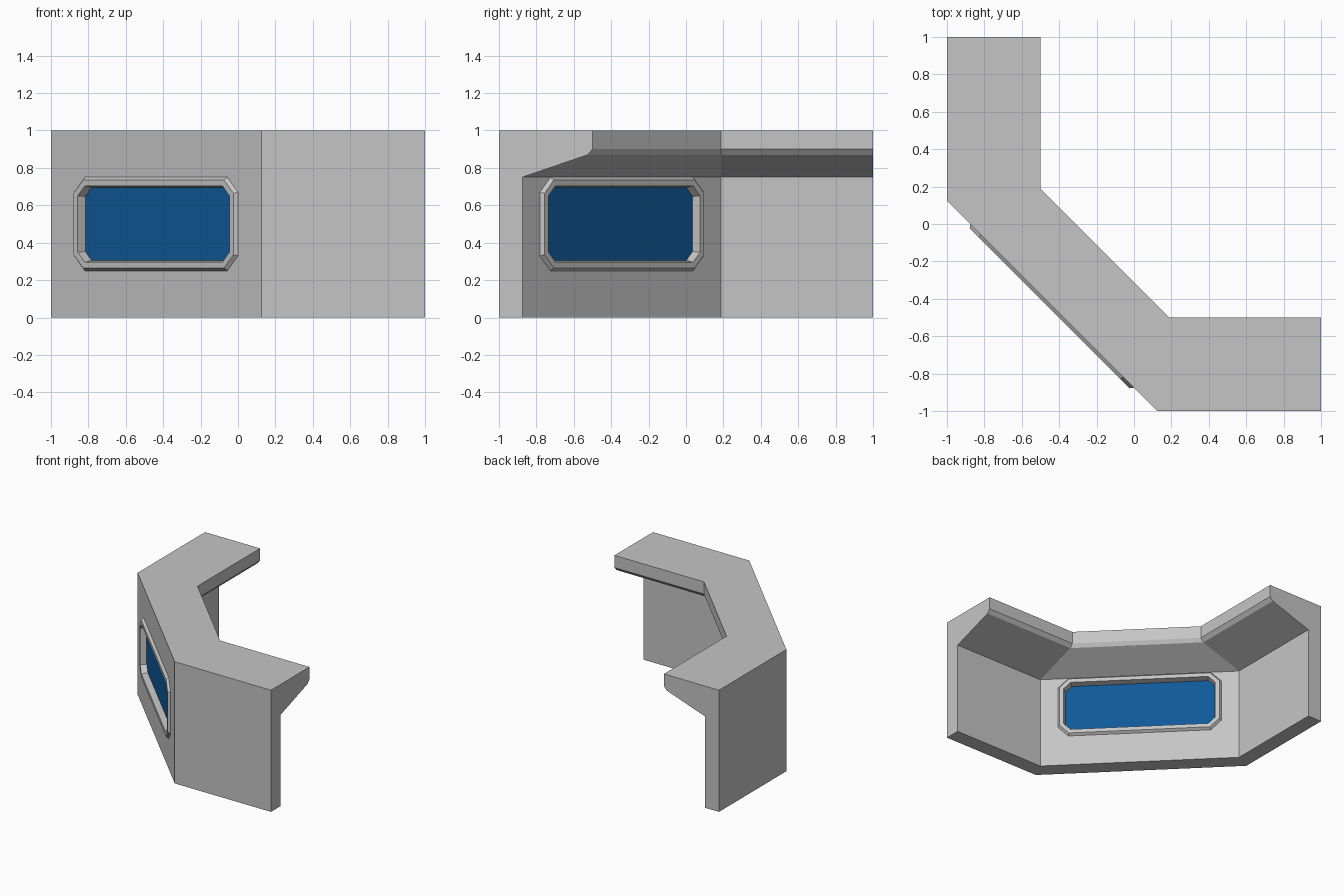
import bpy, bmesh
from mathutils import Matrix, Vector

cube = bpy.data.objects.get("Cube")
if cube:
    bpy.data.objects.remove(cube, do_unlink=True)


def material(name, rgb, roughness):
    mat = bpy.data.materials.new(name)
    mat.use_nodes = True
    mat.diffuse_color = (*rgb, 1)
    bsdf = mat.node_tree.nodes["Principled BSDF"]
    bsdf.inputs["Base Color"].default_value = (*rgb, 1)
    bsdf.inputs["Roughness"].default_value = roughness
    return mat


def loft(name, rings, mat, caps=True, closed_path=False):
    """Skin a row of matching closed rings with flat quads."""
    bm = bmesh.new()
    rows = [[bm.verts.new(p) for p in ring] for ring in rings]
    for a, b in zip(rows, rows[1:]):
        for i in range(len(a)):
            j = (i + 1) % len(a)
            bm.faces.new((a[i], a[j], b[j], b[i]))
    if caps:
        bm.faces.new(rows[0][::-1])
        bm.faces.new(rows[-1])
    bmesh.ops.recalc_face_normals(bm, faces=bm.faces)
    mesh = bpy.data.meshes.new(name)
    bm.to_mesh(mesh)
    bm.free()
    mesh.materials.append(mat)
    obj = bpy.data.objects.new(name, mesh)
    bpy.context.collection.objects.link(obj)
    return obj


grey = material("light_grey", (0.56, 0.56, 0.56), 0.6)
blue = material("window_blue", (0.005, 0.1, 0.32), 0.4)

# Wall and overhanging roof: one section swept round the cut corner
section = [(0, 0), (0.125, 0), (0.125, 0.75), (0.475, 0.87),
           (0.5, 0.9), (0.5, 1), (0, 1)]


def station(along, swap):
    ring = []
    for depth, z in section:
        a = along if along == 1 else (0.1875 if depth else 0.125)
        ring.append((a, depth - 1, z) if swap else (depth - 1, a, z))
    return ring


wall = loft("corner_wall", [station(1, False), station(0, False),
                            station(0, True), station(1, True)], grey)

# Window space: x along the slanted wall, y up, z out through the wall
half_wall = 0.0663
out = Vector((-1, -1, 0)).normalized()
up = Vector((0, 0, 1))
side = up.cross(out)
place = Matrix((side, up, out)).transposed().to_4x4()
place.translation = (-0.3906, -0.3906, 0.5)


def octagon(inset, z):
    """Cut-cornered rectangle, shrunk evenly by the inset."""
    w, h = 0.619 - inset, 0.25 - inset
    c = 0.08 - inset * 0.586
    quarter = [(w, h - c), (w - c, h)]
    pts = quarter + [(-x, y) for x, y in quarter[::-1]]
    pts += [(-x, -y) for x, y in pts]
    return [(x, y, z) for x, y in pts]


# Opening through the slanted wall
cutter = loft("window_cutter", [octagon(0.02, -0.3), octagon(0.02, 0.3)], grey)
cutter.matrix_world = place
cutter.hide_render = True
mod = wall.modifiers.new("opening", 'BOOLEAN')
mod.operation = 'DIFFERENCE'
mod.solver = 'EXACT'
mod.object = cutter
bpy.context.view_layer.objects.active = wall
bpy.context.view_layer.update()
bpy.ops.object.modifier_apply(modifier=mod.name)
bpy.data.objects.remove(cutter, do_unlink=True)

# Raised bevelled frame on each side of the opening
profile = [(0, 0), (0.015, 0.02), (0.046, 0.02), (0.056, -0.032)]
for name, turn in (("outer_window_frame", 0), ("inner_window_frame", 1)):
    rings = [octagon(inset, half_wall + lift) for inset, lift in profile]
    frame = loft(name, rings, grey, caps=False)
    # Make the open frame face away from the wall
    if sum(p.normal.z for p in frame.data.polygons) < 0:
        frame.data.flip_normals()
    frame.matrix_world = place @ Matrix.Rotation(3.14159265 * turn, 4, 'Y')

# Glass pane inside the opening
glass_z = half_wall - 0.028
pane = loft("window_glass", [octagon(0.054, -glass_z), octagon(0.054, glass_z)], blue)
pane.matrix_world = place
